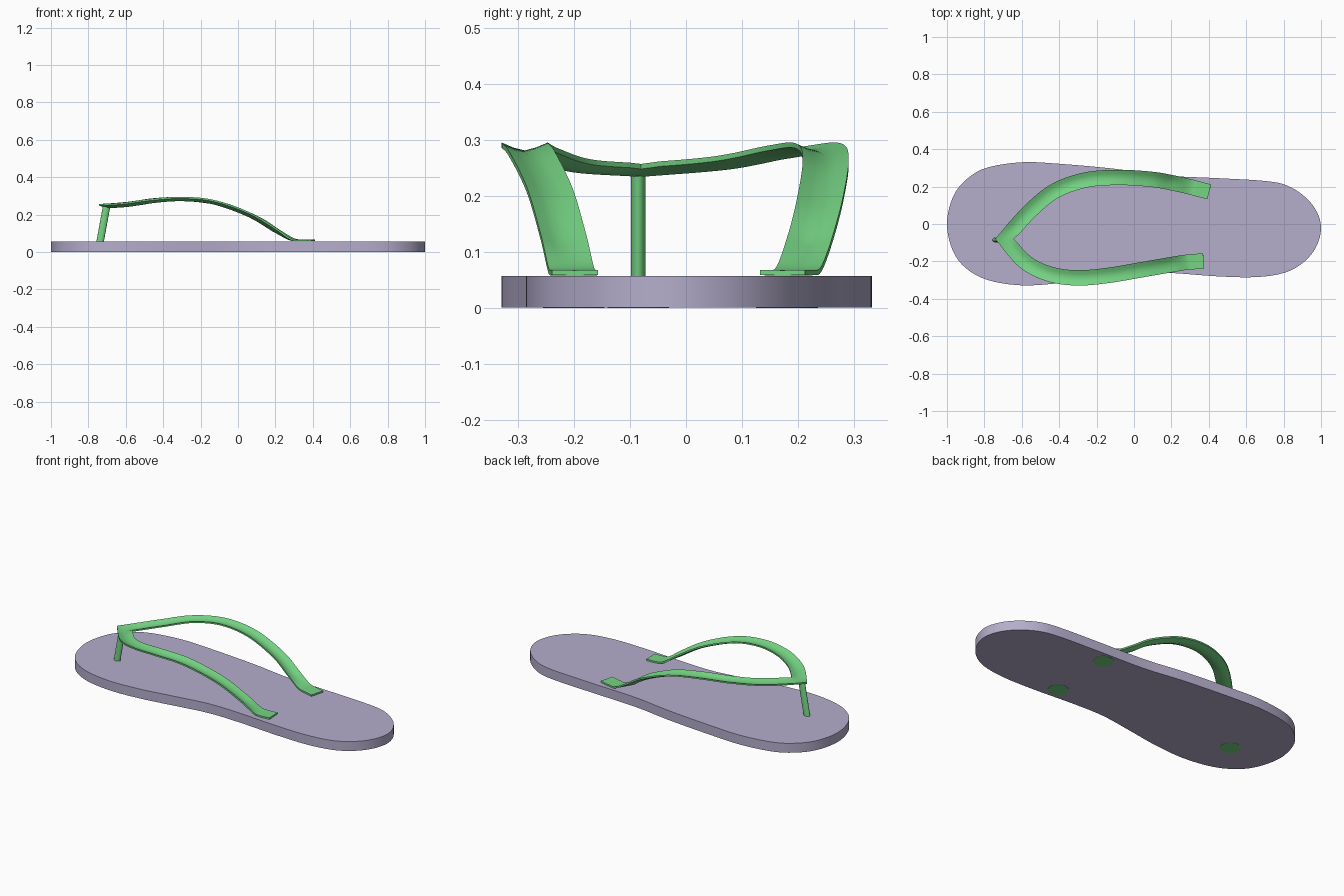
import bpy, bmesh, math
from mathutils import Vector

if "Cube" in bpy.data.objects:
    bpy.data.objects.remove(bpy.data.objects["Cube"])


def material(name, color):
    m = bpy.data.materials.new(name)
    m.diffuse_color = color
    m.use_nodes = True
    m.node_tree.nodes["Principled BSDF"].inputs["Base Color"].default_value = m.diffuse_color
    return m


SOLE = material("lilac_foam", (0.46, 0.42, 0.60, 1))
GREEN = material("green_rubber", (0.18, 0.66, 0.23, 1))


def make_object(name, bm, mat, angle=35):
    bmesh.ops.recalc_face_normals(bm, faces=bm.faces)
    me = bpy.data.meshes.new(name)
    bm.to_mesh(me)
    bm.free()
    ob = bpy.data.objects.new(name, me)
    bpy.context.collection.objects.link(ob)
    me.materials.append(mat)
    bpy.ops.object.select_all(action='DESELECT')
    ob.select_set(True)
    bpy.context.view_layer.objects.active = ob
    bpy.ops.object.shade_smooth_by_angle(angle=math.radians(angle))
    return ob


def spline(pts, steps, closed=False):
    """Catmull-Rom samples through the points."""
    p = [Vector(q) for q in pts]
    n = len(p)
    if closed:
        get = lambda i: p[i % n]
    else:
        ext = [2 * p[0] - p[1]] + p + [2 * p[-1] - p[-2]]
        get = lambda i: ext[i + 1]
    out = []
    for i in range(n if closed else n - 1):
        a, b, c, d = (get(i + k) for k in (-1, 0, 1, 2))
        for s in range(steps):
            t = s / steps
            out.append(0.5 * (2 * b + (c - a) * t + (2 * a - 5 * b + 4 * c - d) * t * t
                              + (3 * b - a - 3 * c + d) * t ** 3))
    if not closed:
        out.append(p[-1])
    return out


# Sole: waisted foot outline, extruded
outline = [(-1, 0), (-0.97, 0.14), (-0.9, 0.235), (-0.79, 0.3), (-0.6, 0.33), (-0.4, 0.322),
           (-0.1, 0.295), (0.15, 0.26), (0.45, 0.245), (0.7, 0.23), (0.82, 0.205),
           (0.92, 0.14), (0.98, 0.06), (1, -0.03), (0.97, -0.13), (0.9, -0.21),
           (0.8, -0.262), (0.65, -0.284), (0.45, -0.28), (0.2, -0.262), (0, -0.258),
           (-0.2, -0.285), (-0.4, -0.316), (-0.6, -0.328), (-0.78, -0.3), (-0.9, -0.235),
           (-0.97, -0.14)]
bm = bmesh.new()
face = bm.faces.new([bm.verts.new((p.x, p.y, 0.001)) for p in spline(outline, 5, True)])
res = bmesh.ops.extrude_face_region(bm, geom=[face])
for v in res["geom"]:
    if isinstance(v, bmesh.types.BMVert):
        v.co.z = 0.057
make_object("sole", bm, SOLE)

# Strap: one shallow channel-section band, mitred at the toe post
outer_arm = [(-0.692, -0.08, 0.257), (-0.55, 0.075, 0.27), (-0.42, 0.178, 0.289),
             (-0.26, 0.235, 0.294), (-0.08, 0.249, 0.266), (0.1, 0.238, 0.193),
             (0.21, 0.219, 0.122), (0.29, 0.201, 0.074), (0.34, 0.188, 0.068),
             (0.402, 0.172, 0.068)]
inner_arm = [(-0.692, -0.08, 0.257), (-0.585, -0.2, 0.265), (-0.46, -0.265, 0.284),
             (-0.31, -0.288, 0.295), (-0.14, -0.275, 0.28), (0.05, -0.243, 0.215),
             (0.19, -0.219, 0.134), (0.27, -0.206, 0.078), (0.31, -0.202, 0.068),
             (0.372, -0.198, 0.068)]
arm_a, arm_b = spline(outer_arm, 8), spline(inner_arm, 8)
path = arm_a[:2:-1] + [arm_a[0]] + arm_b[3:]
apex = len(arm_a) - 3
HALF, THICK, DEPTH = 0.041, 0.009, 0.014
bm = bmesh.new()
rings = []
for i, p in enumerate(path):
    tan = (path[min(i + 1, len(path) - 1)] - path[max(i - 1, 0)]).normalized()
    half = HALF
    if i == apex:
        tan, half = Vector((0, -1, 0)), 0.05
    side = tan.cross(Vector((0, 0, 1))).normalized()
    up = side.cross(tan).normalized()
    # the channel flattens out into the end pads
    depth = DEPTH * min(1, max(0, (p.z - 0.066) / 0.06))
    top = [p + side * half * s - up * depth * (1 - abs(s) ** 1.4) for s in (-1, -.5, 0, .5, 1)]
    low = [q - up * THICK for q in reversed(top)]
    rings.append([bm.verts.new(q) for q in top + low])
for a, b in zip(rings, rings[1:]):
    for k in range(10):
        bm.faces.new((a[k], a[(k + 1) % 10], b[(k + 1) % 10], b[k]))
bm.faces.new(rings[0])
bm.faces.new(rings[-1])
make_object("strap", bm, GREEN)

# Toe post: leaning oval peg
bm = bmesh.new()
bmesh.ops.create_cone(bm, cap_ends=True, segments=24, radius1=1, radius2=1, depth=1)
for v in bm.verts:
    t = v.co.z + 0.5
    v.co = (-0.739 + 0.036 * t + 0.02 * v.co.x, -0.085 + 0.013 * v.co.y, 0.045 + 0.198 * t)
make_object("toe_post", bm, GREEN)

# Plugs: discs under the sole at the three anchor points
for name, x, y in (("toe_plug", -0.73, -0.085), ("left_plug", 0.36, 0.18),
                   ("right_plug", 0.35, -0.2)):
    bm = bmesh.new()
    bmesh.ops.create_cone(bm, cap_ends=True, segments=32, radius1=0.055, radius2=0.055, depth=0.01)
    bmesh.ops.translate(bm, verts=bm.verts, vec=(x, y, 0.005))
    make_object(name, bm, GREEN)
